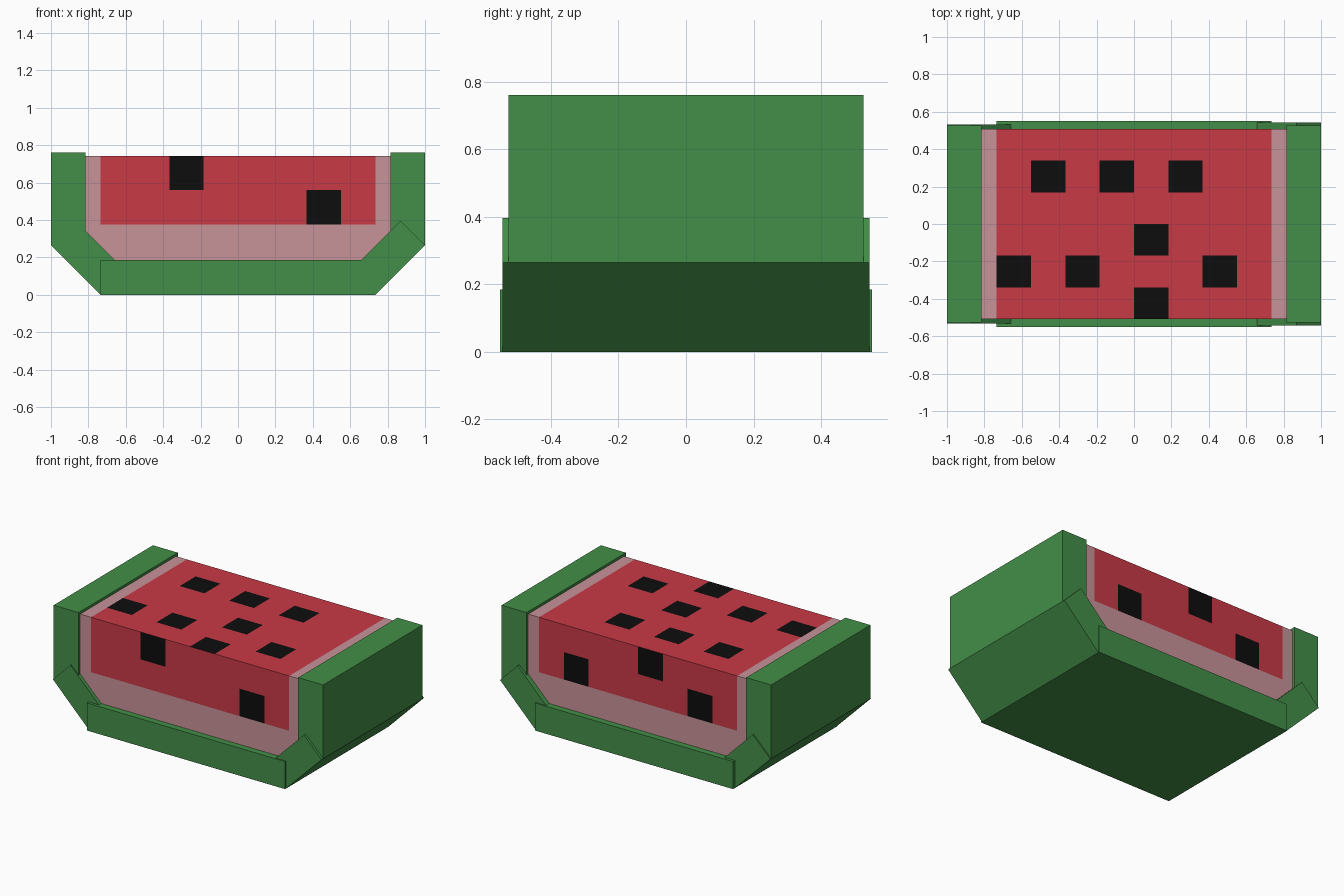
import bpy, bmesh
from math import floor
from mathutils import Vector

default = bpy.data.objects.get("Cube")
if default:
    bpy.data.objects.remove(default, do_unlink=True)


def material(name, rgb):
    mat = bpy.data.materials.new(name)
    mat.use_nodes = True
    mat.diffuse_color = (*rgb, 1)
    bsdf = mat.node_tree.nodes["Principled BSDF"]
    bsdf.inputs["Base Color"].default_value = (*rgb, 1)
    bsdf.inputs["Roughness"].default_value = 0.9
    return mat


GREEN = material("rind green", (0.056, 0.275, 0.065))
RED = material("flesh red", (0.584, 0.042, 0.061))
PINK = material("pale pink", (0.578, 0.292, 0.319))
BLACK = material("seed black", (0.004, 0.004, 0.004))


def finish(name, bm, mats):
    bmesh.ops.recalc_face_normals(bm, faces=bm.faces)
    mesh = bpy.data.meshes.new(name)
    bm.to_mesh(mesh)
    bm.free()
    for mat in mats:
        mesh.materials.append(mat)
    obj = bpy.data.objects.new(name, mesh)
    bpy.context.collection.objects.link(obj)
    return obj


def prism(name, profile, half_depth):
    """Extrude an xz profile along y, centred on y = 0."""
    bm = bmesh.new()
    face = bm.faces.new([bm.verts.new((x, -half_depth, z)) for x, z in profile])
    ext = bmesh.ops.extrude_face_region(bm, geom=[face])
    moved = [v for v in ext["geom"] if isinstance(v, bmesh.types.BMVert)]
    bmesh.ops.translate(bm, verts=moved, vec=(0, 2 * half_depth, 0))
    return finish(name, bm, [GREEN])


# Rind: bottom slab, slanted corners and upright ends
FLOOR_X, BEND_Z, THICK = 0.735, 0.265, 0.185
prism("rind_bottom", [(-FLOOR_X, 0), (FLOOR_X, 0), (FLOOR_X, THICK), (-FLOOR_X, THICK)], 0.551)
slant = THICK * 0.5 ** 0.5
for side, s, slant_depth in (("left", 1, 0.543), ("right", -1, 0.533)):
    corner = [(FLOOR_X, 0), (1, BEND_Z), (1 - slant, BEND_Z + slant), (FLOOR_X - slant, slant)]
    end = [(1 - THICK, BEND_Z), (1, BEND_Z), (1, 0.76), (1 - THICK, 0.76)]
    prism("rind_corner_" + side, [(s * x, z) for x, z in corner], slant_depth)
    prism("rind_end_" + side, [(s * x, z) for x, z in end], 0.526)

# Flesh block, sliced into cells so that seeds and the pale border are faces
HALF_X, HALF_Y, BASE, TOP = 1 - THICK, 0.508, 0.18, 0.743
CELL_X, CELL_Y, CELL_Z = FLOOR_X / 4, HALF_Y / 3, 0.184
bm = bmesh.new()
bmesh.ops.create_cube(bm, size=1)
for v in bm.verts:
    v.co = Vector((v.co.x * 2 * HALF_X, v.co.y * 2 * HALF_Y, TOP if v.co.z > 0 else BASE))


def cut(point, normal):
    bmesh.ops.bisect_plane(bm, geom=bm.verts[:] + bm.edges[:] + bm.faces[:],
                           plane_co=point, plane_no=normal)


for i in range(-4, 5):
    cut((i * CELL_X, 0, 0), (1, 0, 0))
for j in range(-2, 3):
    cut((0, j * CELL_Y, 0), (0, 1, 0))
for k in (1, 2):
    cut((0, 0, TOP - k * CELL_Z), (0, 0, 1))

# Seeds as (column, row) cells; side rows count down from the top
TOP_SEEDS = {(-3, 1), (-1, 1), (1, 1), (0, -1), (-4, -2), (-2, -2), (2, -2), (0, -3)}
FRONT_SEEDS = {(-2, 0), (2, 1)}
BACK_SEEDS = {(2, 1), (-1, 0), (-3, 1)}
bm.normal_update()
for f in bm.faces:
    c = f.calc_center_median()
    column, depth = floor(c.x / CELL_X), floor((TOP - c.z) / CELL_Z)
    if f.normal.z > 0.5:
        seed = (column, floor(c.y / CELL_Y)) in TOP_SEEDS
    else:
        seed = (column, depth) in (FRONT_SEEDS if c.y < 0 else BACK_SEEDS)
    pale = abs(c.x) > FLOOR_X or c.z < TOP - 2 * CELL_Z
    f.material_index = 1 if pale else 2 if seed else 0
finish("flesh", bm, [RED, PINK, BLACK])
